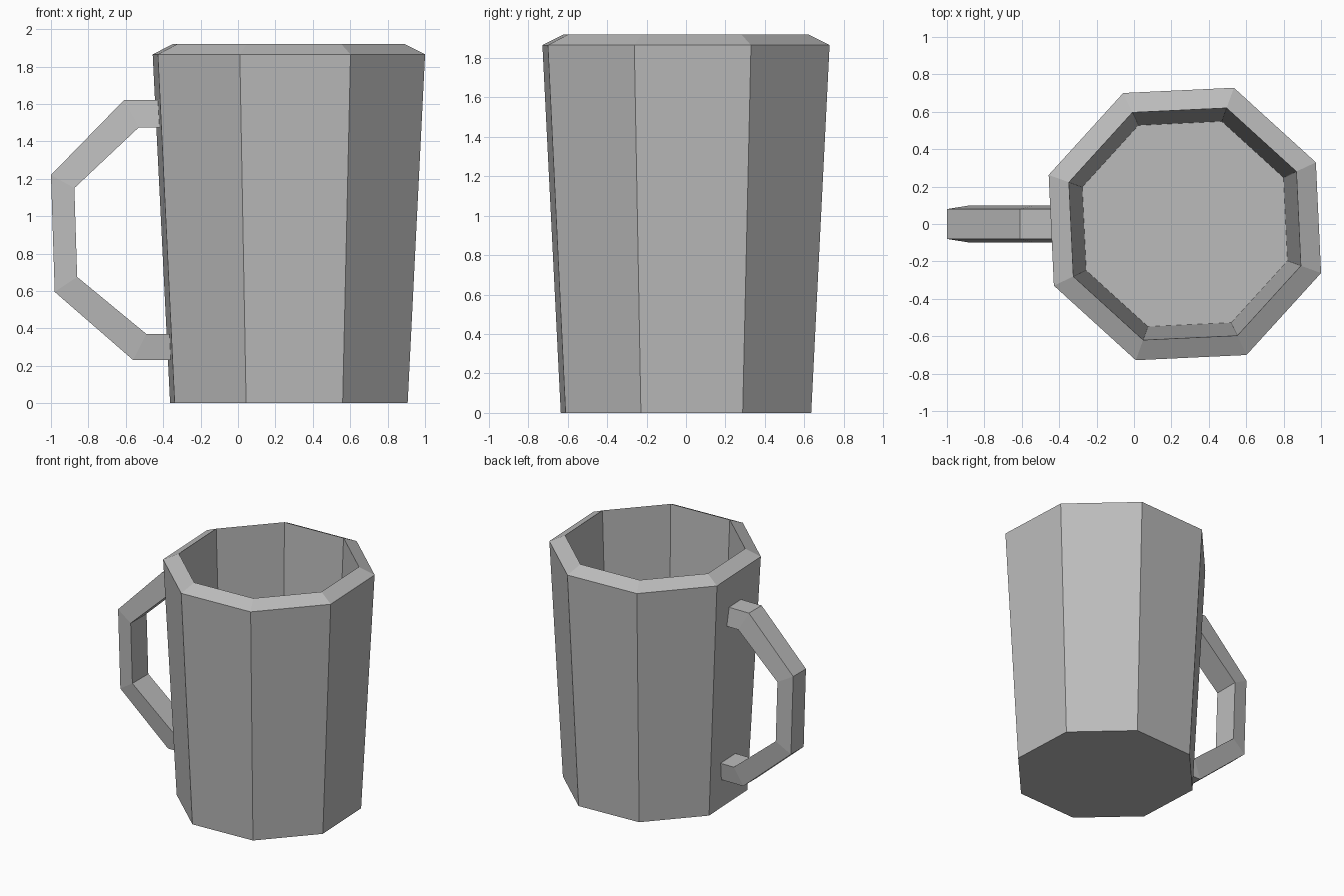
import bpy
import bmesh
from math import cos, sin, radians, tau

cube = bpy.data.objects.get("Cube")
if cube:
    bpy.data.objects.remove(cube, do_unlink=True)

CLAY = (0.5, 0.5, 0.5, 1.0)
clay = bpy.data.materials.new("grey clay")
clay.use_nodes = True
clay.diffuse_color = CLAY
clay.node_tree.nodes["Principled BSDF"].inputs["Base Color"].default_value = CLAY


def finish(name, bm):
    """Turn a bmesh into a flat shaded object."""
    bmesh.ops.recalc_face_normals(bm, faces=bm.faces)
    mesh = bpy.data.meshes.new(name)
    bm.to_mesh(mesh)
    bm.free()
    mesh.materials.append(clay)
    obj = bpy.data.objects.new(name, mesh)
    bpy.context.collection.objects.link(obj)
    return obj


def bridge(bm, a, b):
    """Join two closed rings of vertices with quads."""
    for i in range(len(a)):
        j = (i + 1) % len(a)
        bm.faces.new((a[i], a[j], b[j], b[i]))


# Mug body: eight-sided rings from the base, over the sloped rim, to the inner floor
SIDES, CENTRE_X, TURN = 8, 0.272, radians(-19.8)
profile = [(0.675, 0), (0.774, 1.865), (0.659, 1.92), (0.583, 0.1)]
bm = bmesh.new()
rings = []
for radius, z in profile:
    angles = [TURN + tau * i / SIDES for i in range(SIDES)]
    rings.append([bm.verts.new((CENTRE_X + radius * cos(a), radius * sin(a), z))
                  for a in angles])
for lower, upper in zip(rings, rings[1:]):
    bridge(bm, lower, upper)
bm.faces.new(rings[0])
bm.faces.new(rings[-1])
finish("mug_body", bm)

# Handle: angular loop, slightly narrower on its outer side, ends sunk in the wall
outer = [(-0.39, 1.62), (-0.61, 1.62), (-1, 1.22), (-0.98, 0.595), (-0.56, 0.23), (-0.34, 0.23)]
inner = [(-0.39, 1.475), (-0.53, 1.475), (-0.875, 1.15), (-0.86, 0.675), (-0.49, 0.37), (-0.34, 0.37)]
bm = bmesh.new()
sections = []
for (xo, zo), (xi, zi) in zip(outer, inner):
    corners = [(xo, -0.08, zo), (xo, 0.08, zo), (xi, 0.1, zi), (xi, -0.1, zi)]
    sections.append([bm.verts.new(c) for c in corners])
for a, b in zip(sections, sections[1:]):
    bridge(bm, a, b)
bm.faces.new(sections[0])
bm.faces.new(sections[-1])
finish("handle", bm)
